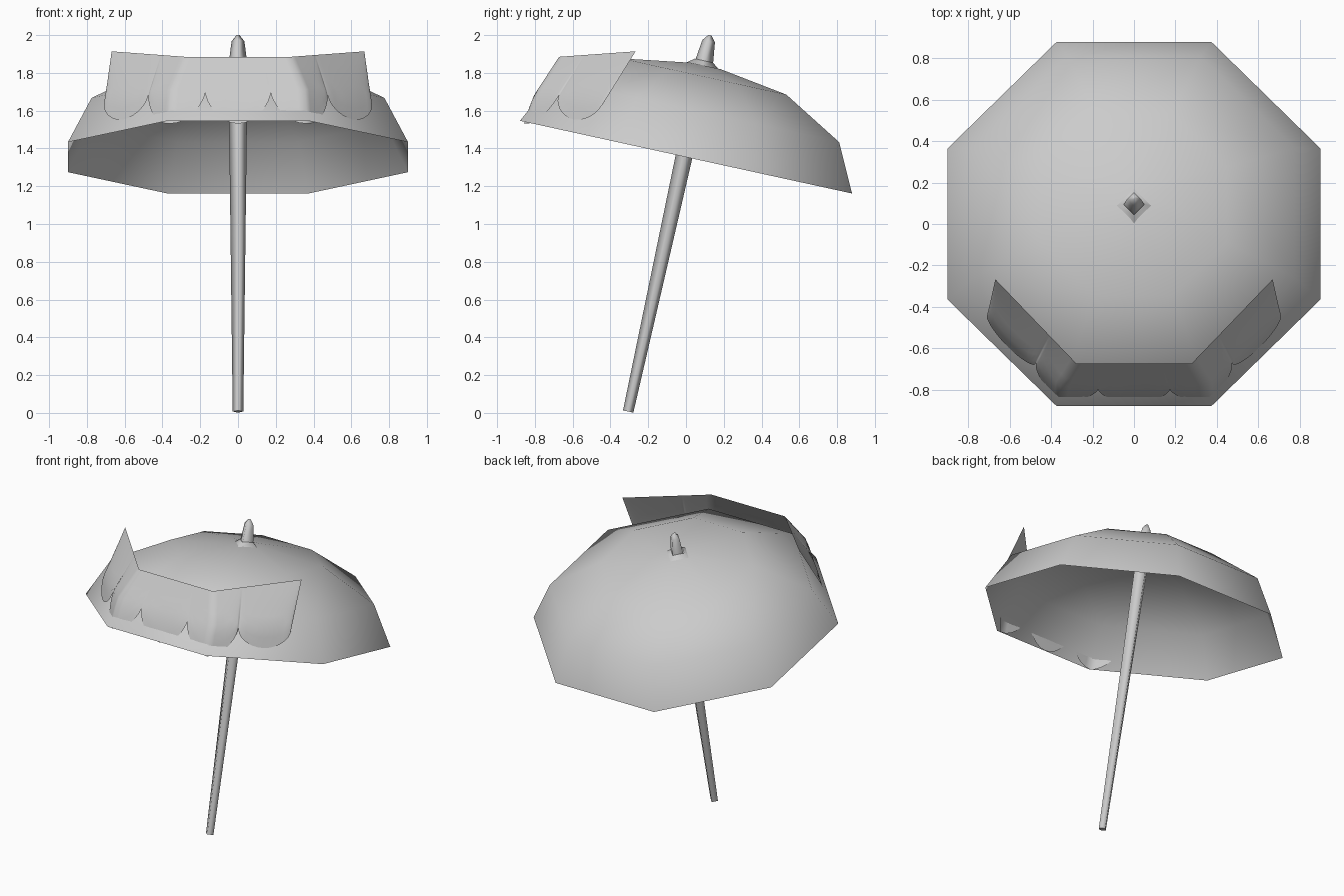
import bpy, math
from mathutils import Matrix

if "Cube" in bpy.data.objects:
    bpy.data.objects.remove(bpy.data.objects["Cube"])

TILT = math.radians(12.35)
# Everything is modelled around an upright axis, then leaned back about the rim centre
LEAN = Matrix.Translation((0, 0, 1.354)) @ Matrix.Rotation(-TILT, 4, 'X')

grey = bpy.data.materials.new("plain_grey")
grey.diffuse_color = (0.6, 0.6, 0.6, 1)
grey.use_nodes = True
grey.node_tree.nodes["Principled BSDF"].inputs["Base Color"].default_value = grey.diffuse_color


def make(name, verts, faces):
    me = bpy.data.meshes.new(name)
    me.from_pydata(verts, [], faces)
    me.materials.append(grey)
    me.shade_smooth()
    ob = bpy.data.objects.new(name, me)
    bpy.context.collection.objects.link(ob)
    ob.matrix_world = LEAN
    return ob


def lathe(name, profile, sides, turn=0.0, cy=0.0, cap_start=False, cap_end=False):
    """Stack of regular polygons, profile listed bottom to top as (radius, height)."""
    verts, faces = [], []
    for r, h in profile:
        for k in range(sides):
            a = turn + 2 * math.pi * k / sides
            verts.append((r * math.cos(a), cy + r * math.sin(a), h))
    for i in range(len(profile) - 1):
        for k in range(sides):
            n = (k + 1) % sides
            faces.append((i * sides + k, i * sides + n, (i + 1) * sides + n, (i + 1) * sides + k))
    if cap_end:
        faces.append(tuple(range(len(verts) - sides, len(verts))))
    if cap_start:  # own corners, so the end stays crisp
        n = len(verts)
        verts += verts[:sides]
        faces.append(tuple(reversed(range(n, n + sides))))
    return make(name, verts, faces)


def interp(table, x):
    for (x0, y0), (x1, y1) in zip(table, table[1:]):
        if x <= x1:
            break
    return y0 + (y1 - y0) * (x - x0) / (x1 - x0)


# Canopy: open eight-sided dome, given by its flat-side distance
flat = 1 / math.cos(math.pi / 8)
dome = [(0.90, 0.0), (0.775, 0.251), (0.448, 0.437), (0.08, 0.494)]
lathe("canopy", [(r * flat, h) for r, h in dome], 8, math.pi / 8, cap_end=True)

# Tapered square pole, collar and finial
lathe("pole", [(0.028, -1.381), (0.051, 0.5)], 4, cy=-0.011, cap_start=True)
lathe("collar", [(0.09, 0.488), (0.05, 0.519)], 4, cy=-0.017)
lathe("finial", [(0.051, 0.49), (0.034, 0.625), (0.008, 0.658)], 4, cy=-0.014, cap_end=True)

# Front valance: bent sheet with a scalloped lower edge, modelled as a mirrored half
FRONT = [(-0.02, 0.876), (0.08, 0.867), (0.15, 0.855), (0.242, 0.819), (0.37, 0.77)]
SIDE = [(-0.02, 0.876), (0.07, 0.870), (0.17, 0.853), (0.22, 0.825), (0.37, 0.742)]
CORNER, END = 0.35, 0.86
# centre, half width, tooth height, depth and roundness of each scallop
SCALLOPS = [(0.0, 0.17, 0.160, 0.170, 0.7), (0.345, 0.175, 0.163, 0.173, 0.7),
            (0.69, 0.17, 0.18, 0.112, 0.6)]


def lower_edge(s):
    c, w, tooth, depth, power = min(SCALLOPS, key=lambda q: abs(s - q[0]) / q[1])
    u = min(1, abs(s - c) / w)
    return tooth - depth * (1 - u * u) ** power


def valance_point(s, f):
    q = max(0, (s - CORNER) / (END - CORNER))
    top = 0.375 + 0.115 * q
    h = top + (lower_edge(s) - top) * f
    ref = h - (top - 0.37) * (1 - f)
    pf, ps = interp(FRONT, ref), interp(SIDE, ref)
    cx = ps * math.sqrt(2) - pf
    if s <= CORNER:
        return (cx * s / CORNER, -pf, h)
    t0 = (cx - pf) * math.sqrt(0.5)
    t = t0 + (0.204 - 0.05 * f - t0) * q
    return ((ps + t) * math.sqrt(0.5), -(ps - t) * math.sqrt(0.5), h)


columns = {0.0, CORNER}
for c, w, *_ in SCALLOPS:
    for k in range(17):
        s = round(c - w * math.cos(math.pi * k / 16), 4)
        if s > 0.004 and abs(s - CORNER) > 0.006:
            columns.add(s)
columns = sorted(columns)
ROWS = 6
verts = [valance_point(s, j / ROWS) for s in columns for j in range(ROWS + 1)]
faces = []
for i in range(len(columns) - 1):
    for j in range(ROWS):
        a, b = i * (ROWS + 1) + j, (i + 1) * (ROWS + 1) + j
        faces.append((a, a + 1, b + 1, b))
valance = make("valance", verts, faces)
mirror = valance.modifiers.new("mirror", 'MIRROR')
mirror.use_clip = True
mirror.merge_threshold = 0.002
